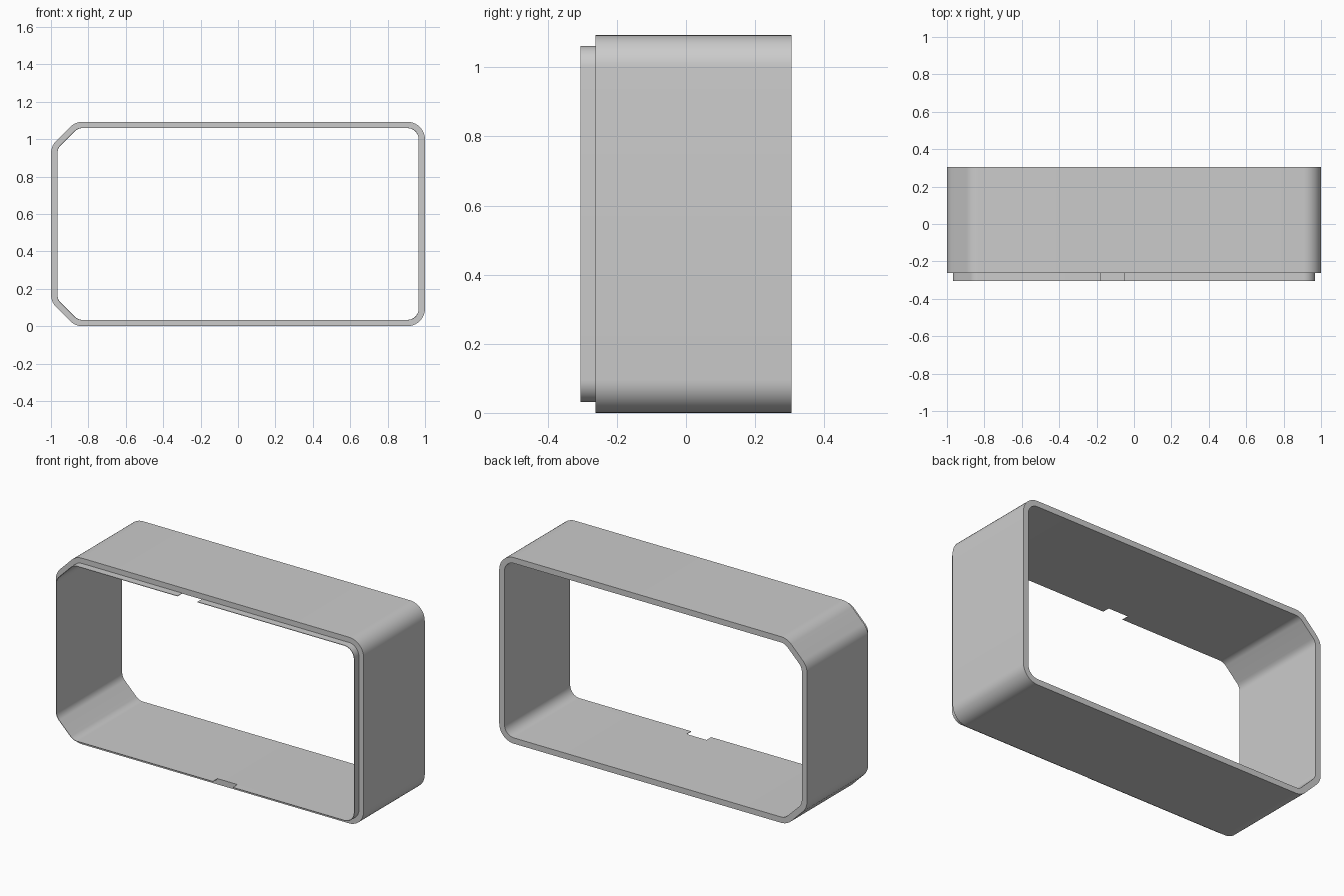
import bpy, bmesh, math
from mathutils import Vector

old = bpy.data.objects.get("Cube")
if old:
    bpy.data.objects.remove(old, do_unlink=True)

HEIGHT, RADIUS, CHAMFER = 1.093, 0.095, 0.13
BACK, SHOULDER, FRONT = 0.305, -0.262, -0.305
WALL, LIP_GAP = 0.034, 0.031

grey = bpy.data.materials.new("plain grey")
grey.use_nodes = True
colour = (0.6, 0.6, 0.6, 1)
grey.diffuse_color = colour
grey.node_tree.nodes["Principled BSDF"].inputs["Base Color"].default_value = colour


def profile(inset, steps=10):
    """Rounded outline in x and z, chamfered on the -x side, moved inwards by inset."""
    w, lo, hi = 1 - inset, inset, HEIGHT - inset
    c = CHAMFER - inset * (2 - math.sqrt(2))
    r = RADIUS - inset
    corners = [Vector(p) for p in ((w, lo), (w, hi), (c - w, hi), (-w, hi - c),
                                   (-w, lo + c), (c - w, lo))]
    points = []
    for i, p in enumerate(corners):
        a = (corners[i - 1] - p).normalized()
        b = (corners[(i + 1) % len(corners)] - p).normalized()
        half = a.angle(b) / 2
        centre = p + (a + b).normalized() * r / math.sin(half)
        start = p + a * r / math.tan(half) - centre
        turn = math.pi - 2 * half
        for s in range(steps + 1):
            t = turn * s / steps
            points.append(centre + Vector((start.x * math.cos(t) - start.y * math.sin(t),
                                           start.x * math.sin(t) + start.y * math.cos(t))))
    return points


def sleeve(name, outer, inner, y_back, y_front):
    """Open tube along y between two insets of the outline."""
    bm = bmesh.new()
    loops = [[bm.verts.new((p.x, y, p.y)) for p in profile(d)]
             for d, y in ((outer, y_back), (outer, y_front), (inner, y_front), (inner, y_back))]
    n = len(loops[0])
    for k in range(4):
        a, b = loops[k], loops[(k + 1) % 4]
        for i in range(n):
            j = (i + 1) % n
            bm.faces.new((a[i], a[j], b[j], b[i]))
    bmesh.ops.recalc_face_normals(bm, faces=bm.faces)
    mesh = bpy.data.meshes.new(name)
    bm.to_mesh(mesh)
    bm.free()
    mesh.materials.append(grey)
    obj = bpy.data.objects.new(name, mesh)
    bpy.context.collection.objects.link(obj)
    return obj


def activate(obj):
    bpy.ops.object.select_all(action='DESELECT')
    obj.select_set(True)
    bpy.context.view_layer.objects.active = obj


# Main wall and the thin locating lip at the front
wall = sleeve("frame_wall", 0, WALL, BACK, SHOULDER)
lip = sleeve("front_lip", LIP_GAP, WALL, SHOULDER, FRONT)

# Notches through the lip: top on the right, bottom on the left
for x, z in ((-0.115, HEIGHT), (0.115, 0)):
    bpy.ops.mesh.primitive_cube_add(size=1, location=(x, SHOULDER - 0.05, z))
    cutter = bpy.context.object
    cutter.name = "notch_cutter"
    cutter.scale = (0.13, 0.12, 0.2)
    cutter.hide_render = True
    activate(lip)
    cut = lip.modifiers.new("notch", 'BOOLEAN')
    cut.operation = 'DIFFERENCE'
    cut.solver = 'EXACT'
    cut.object = cutter
    bpy.ops.object.modifier_apply(modifier=cut.name)
    bpy.data.objects.remove(cutter, do_unlink=True)

for obj in (wall, lip):
    activate(obj)
    bpy.ops.object.shade_smooth_by_angle(angle=math.radians(30))
